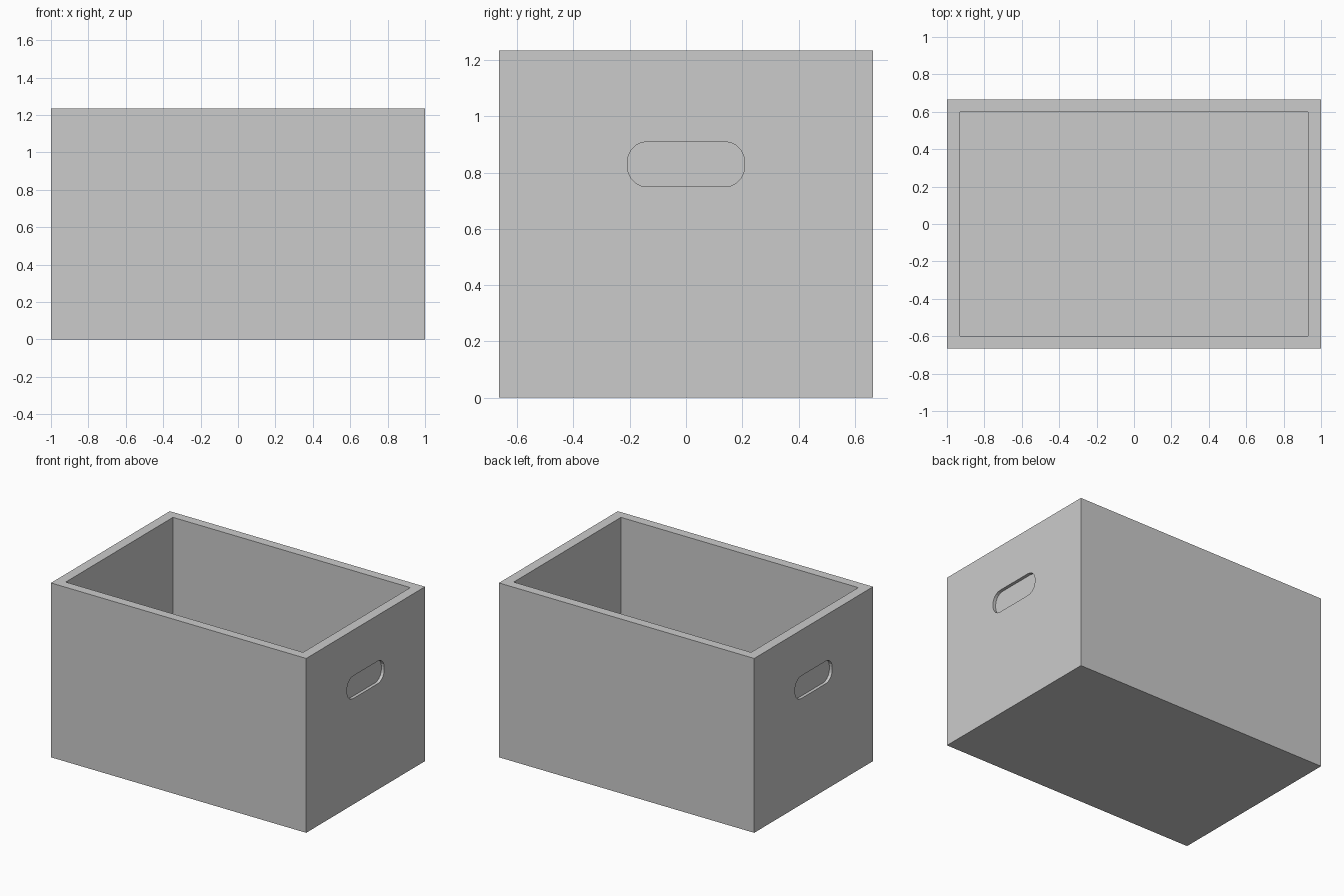
import bpy, bmesh
from math import sin, cos, pi

if "Cube" in bpy.data.objects:
    bpy.data.objects.remove(bpy.data.objects["Cube"])

W, D, H = 1.0, 0.665, 1.235        # half width, half depth, height
WALL_X, WALL_Y, FLOOR = 0.07, 0.065, 0.07
RECESS = 0.022                     # depth of the hand grips


def prism(name, outline, offset):
    """Solid made by sweeping a closed outline along an offset."""
    bm = bmesh.new()
    face = bm.faces.new([bm.verts.new(p) for p in outline])
    swept = bmesh.ops.extrude_face_region(bm, geom=[face])["geom"]
    verts = [g for g in swept if isinstance(g, bmesh.types.BMVert)]
    bmesh.ops.translate(bm, verts=verts, vec=offset)
    bmesh.ops.recalc_face_normals(bm, faces=bm.faces)
    mesh = bpy.data.meshes.new(name)
    bm.to_mesh(mesh)
    bm.free()
    obj = bpy.data.objects.new(name, mesh)
    bpy.context.collection.objects.link(obj)
    return obj


def rectangle(hx, hy, z):
    return [(-hx, -hy, z), (hx, -hy, z), (hx, hy, z), (-hx, hy, z)]


def rounded_slot(x, hy, hz, zc, r, n=5):
    """Rounded rectangle in the y-z plane."""
    pts = []
    for i, (sy, sz) in enumerate([(1, 1), (-1, 1), (-1, -1), (1, -1)]):
        for k in range(n + 1):
            a = (i + k / n) * pi / 2
            pts.append((x, sy * (hy - r) + r * cos(a), zc + sz * (hz - r) + r * sin(a)))
    return pts


def cut(target, cutter):
    cutter.hide_render = True
    mod = target.modifiers.new("cut", "BOOLEAN")
    mod.operation = "DIFFERENCE"
    mod.solver = "EXACT"
    mod.object = cutter
    bpy.context.view_layer.objects.active = target
    bpy.ops.object.modifier_apply(modifier=mod.name)
    bpy.data.objects.remove(cutter)


# Box body
crate = prism("storage_box", rectangle(W, D, 0), (0, 0, H))

# Open interior
cut(crate, prism("cavity_cutter", rectangle(W - WALL_X, D - WALL_Y, FLOOR), (0, 0, H)))

# Shallow hand grip on each end
for side in (1, -1):
    slot = rounded_slot(side * (W - RECESS), 0.208, 0.08, 0.83, 0.07)
    cut(crate, prism("grip_cutter", slot, (side * 0.2, 0, 0)))
